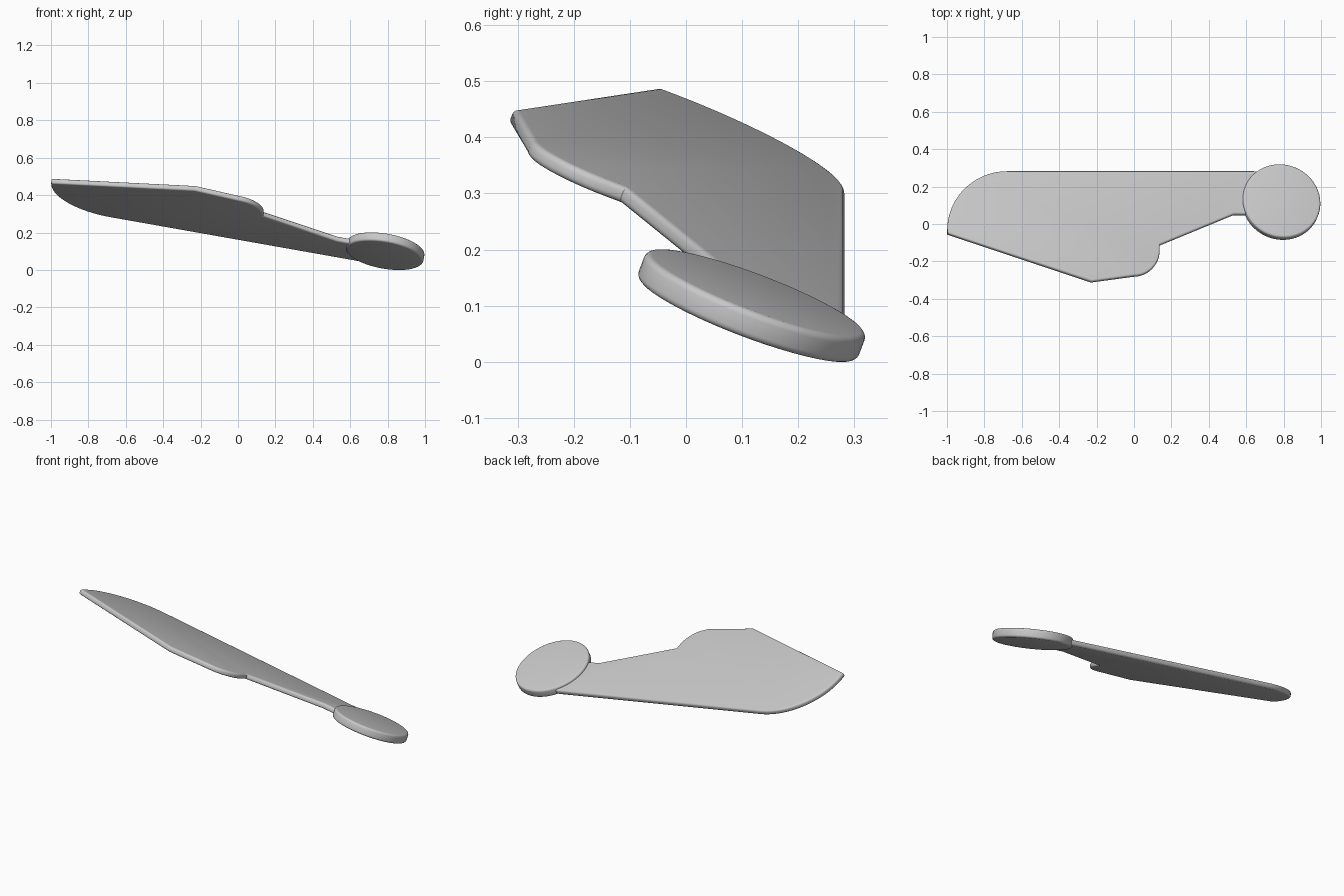
import bpy, bmesh, math
from mathutils import Vector

cube = bpy.data.objects.get("Cube")
if cube:
    bpy.data.objects.remove(cube, do_unlink=True)

# One grey material for the whole model
grey = bpy.data.materials.new("plain_grey")
grey.use_nodes = True
colour = (0.58, 0.58, 0.58, 1)
grey.diffuse_color = colour
grey.node_tree.nodes["Principled BSDF"].inputs["Base Color"].default_value = colour

# Both parts lie in one tilted plane
SLOPE_X, SLOPE_Y = -0.177, -0.38
NORMAL = Vector((-SLOPE_X, -SLOPE_Y, 1)).normalized()
TILT = Vector((0, 0, 1)).rotation_difference(NORMAL)


def ellipse(cx, cy, rx, ry, start, end, steps):
    """Points along part of an ellipse, angles in degrees."""
    angles = [math.radians(start + (end - start) * i / steps) for i in range(steps + 1)]
    return [(cx + rx * math.cos(a), cy + ry * math.sin(a)) for a in angles]


def slab(name, outline, origin, thickness, rounding):
    """Extrude a flat outline about its mid plane, round its rims and tilt it."""
    bm = bmesh.new()
    base = bm.faces.new([bm.verts.new((x, y, -thickness / 2)) for x, y in outline])
    grown = bmesh.ops.extrude_face_region(bm, geom=[base], use_keep_orig=True)
    top = [v for v in grown["geom"] if isinstance(v, bmesh.types.BMVert)]
    bmesh.ops.translate(bm, verts=top, vec=(0, 0, thickness))
    bmesh.ops.recalc_face_normals(bm, faces=bm.faces)
    rims = [e for e in bm.edges if abs(e.verts[0].co.z - e.verts[1].co.z) < 1e-5]
    bmesh.ops.bevel(bm, geom=rims, offset=rounding, segments=4, profile=0.5,
                    affect='EDGES', clamp_overlap=True)
    mesh = bpy.data.meshes.new(name)
    bm.to_mesh(mesh)
    bm.free()
    mesh.materials.append(grey)
    obj = bpy.data.objects.new(name, mesh)
    bpy.context.collection.objects.link(obj)
    obj.rotation_mode = 'QUATERNION'
    obj.rotation_quaternion = TILT
    obj.location = origin
    bpy.ops.object.select_all(action='DESELECT')
    obj.select_set(True)
    bpy.context.view_layer.objects.active = obj
    bpy.ops.object.shade_smooth_by_angle(angle=math.radians(35))
    return obj


# Blade: plan outline with a rounded back corner, a front bulge and a narrow neck
plan = [(-0.998, -0.055), (-0.23, -0.311)]
plan += ellipse(0, -0.142, 0.137, 0.138, -90, 0, 12)
plan += [(0.137, -0.114), (0.53, 0.048), (0.59, 0.048), (0.7, 0.05), (0.7, 0.27), (0.64, 0.28)]
plan += ellipse(-0.68, -0.03, 0.318, 0.31, 90, 180, 20)

hub = Vector((0.787, 0.117, 0.095))
local = []
for x, y in plan:
    dx, dy = x - hub.x, y - hub.y
    p = TILT.inverted() @ Vector((dx, dy, SLOPE_X * dx + SLOPE_Y * dy))
    local.append((p.x, p.y))
slab("blade_plate", local, hub, 0.03, 0.011)

# Disc at the end of the neck
disc = ellipse(0, 0, 0.21, 0.21, 0, 360, 64)[:-1]
slab("end_disc", disc, (0.787, 0.117, 0.1), 0.05, 0.012)
